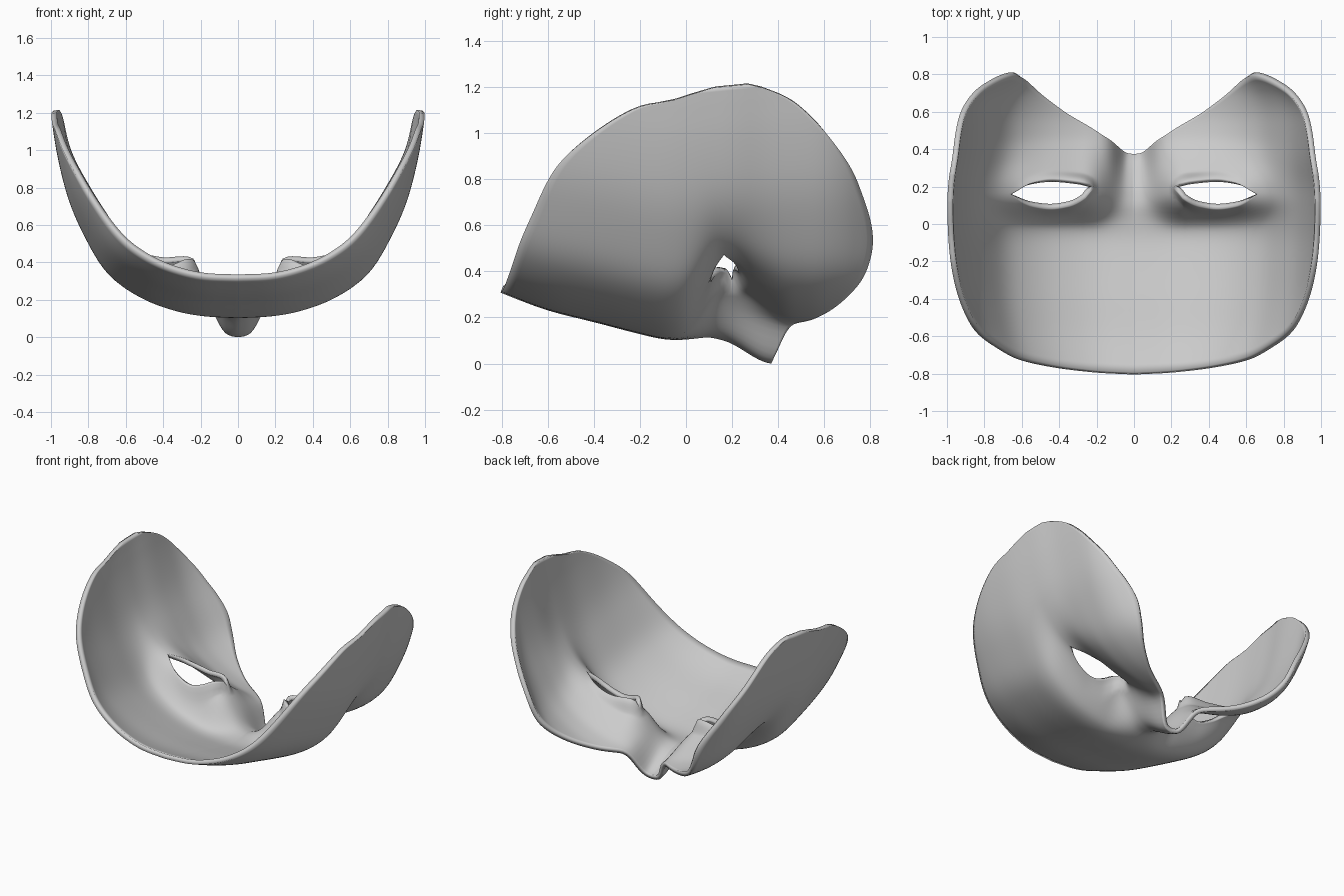
import bpy, bmesh, math

if "Cube" in bpy.data.objects:
    bpy.data.objects.remove(bpy.data.objects["Cube"])


def curve(pts, blur=0):
    """Smooth monotone interpolation through a few points, optionally averaged over a window."""
    xs, ys = zip(*pts)
    n = len(xs)
    d = [(ys[i + 1] - ys[i]) / (xs[i + 1] - xs[i]) for i in range(n - 1)]
    m = [d[0]] + [0 if a * b <= 0 else 2 * a * b / (a + b) for a, b in zip(d, d[1:])] + [d[-1]]

    def f(x):
        x = min(max(x, xs[0]), xs[-1])
        i = max(k for k in range(n - 1) if xs[k] <= x)
        h = xs[i + 1] - xs[i]
        t = (x - xs[i]) / h
        return ((2 * t**3 - 3 * t**2 + 1) * ys[i] + (t**3 - 2 * t**2 + t) * h * m[i]
                + (3 * t**2 - 2 * t**3) * ys[i + 1] + (t**3 - t**2) * h * m[i + 1])

    def averaged(x):
        w = max(0, min(blur, x - xs[0], xs[-1] - x))
        return sum(f(x + w * k / 3) for k in range(-3, 4)) / 7
    return averaged if blur else f


# Half cross-section across the face, by arc position t
half_width = curve([(0, 0), (.12, .2), (.21, .35), (.31, .5), (.46, .7), (.575, .803),
                    (.72, .903), (.865, .963), (.95, .987), (1, 1)], .05)
section_z = curve([(0, .10), (.12, .108), (.21, .14), (.31, .195), (.46, .335), (.575, .5),
                   (.72, .72), (.865, .95), (.95, 1.085), (.975, 1.135), (1, 1.18)], .05)
# Forehead rim and cheek rim
rim_low = curve([(0, -.805), (.12, -.797), (.21, -.785), (.31, -.767), (.46, -.725),
                 (.575, -.665), (.72, -.57), (.865, -.37), (.95, -.2), (.975, -.1), (1, .12)], .02)
rim_high = curve([(0, .37), (.04, .375), (.08, .43), (.12, .485), (.21, .572), (.31, .668),
                  (.46, .785), (.55, .812), (.72, .745), (.865, .6), (.95, .465), (.98, .38),
                  (1, .27)], .02)
# Changes along y: lift and narrowing towards both ends
lift = curve([(-.81, .21), (-.6, .13), (-.4, .08), (-.2, .028), (-.06, 0), (.1, .015),
              (.37, .04), (.6, .06), (.82, .07)], .06)
narrow = curve([(-.81, .84), (-.7, .895), (-.57, .945), (-.35, .985), (0, 1), (.2, .995),
                (.35, .975), (.6, .965), (.75, .9), (.82, .825)], .06)
# Eye sockets and nose
socket_depth = curve([(0, 0), (.07, .02), (.15, .09), (.25, .195), (.42, .195), (.55, .18),
                      (.7, .13), (.85, .03), (.95, 0), (1, 0)], .04)
socket_fade = curve([(-.81, 0), (-.08, 0), (.0, .06), (.07, .44), (.14, .97), (.19, 1), (.24, .9),
                     (.34, .5), (.46, .13), (.6, 0), (.82, 0)], .03)
nose = curve([(-.81, 0), (.08, 0), (.16, .02), (.37, .14), (.45, .15), (.6, 0), (.82, 0)])
# Eye opening edges and the small inward lip around them
eye_low = curve([(.25, .2), (.28, .158), (.35, .122), (.45, .108), (.55, .12), (.67, .165)])
eye_high = curve([(.25, .2), (.3, .212), (.45, .225), (.55, .213), (.67, .165)])
eye_lip = curve([(0, 0), (.22, 0), (.265, .07), (.42, .03), (.67, 0), (1, 0)])


def point(t, y, edge):
    s = half_width(t)
    z = (section_z(t) + lift(y) + socket_depth(s) * socket_fade(y)
         - nose(y) * math.exp(-(s / .125) ** 4)
         + eye_lip(s) * math.exp(-((y - edge) / .025) ** 2))
    return (s * narrow(y), y, z)


# Mask shell: a forehead patch and a cheek patch meeting along the eye line
COLS, ROWS = 96, 32
bm = bmesh.new()
for upper in (False, True):
    grid = []
    for i in range(COLS + 1):
        t = i / COLS
        s = half_width(t)
        a, b = rim_low(t), eye_low(s)
        if upper:
            a, b = rim_high(t), eye_high(s)
        ys = [a + (b - a) * (1 - (1 - j / ROWS) ** 1.4) for j in range(ROWS + 1)]
        grid.append([bm.verts.new(point(t, y, b)) for y in ys])
    for i in range(COLS):
        for j in range(ROWS):
            q = [grid[i][j], grid[i][j + 1], grid[i + 1][j + 1], grid[i + 1][j]]
            bm.faces.new(q[::-1] if upper else q)
bmesh.ops.remove_doubles(bm, verts=bm.verts, dist=1e-4)
mesh = bpy.data.meshes.new("face_mask")
bm.to_mesh(mesh)
bm.free()
mask = bpy.data.objects.new("face_mask", mesh)
bpy.context.collection.objects.link(mask)

# Mirror the half, then thicken inwards
mirror = mask.modifiers.new("mirror", 'MIRROR')
mirror.merge_threshold = .001
thick = mask.modifiers.new("thickness", 'SOLIDIFY')
thick.thickness = .03
thick.offset = -1

bpy.context.view_layer.objects.active = mask
mask.select_set(True)
bpy.ops.object.shade_smooth_by_angle(angle=math.radians(40))
